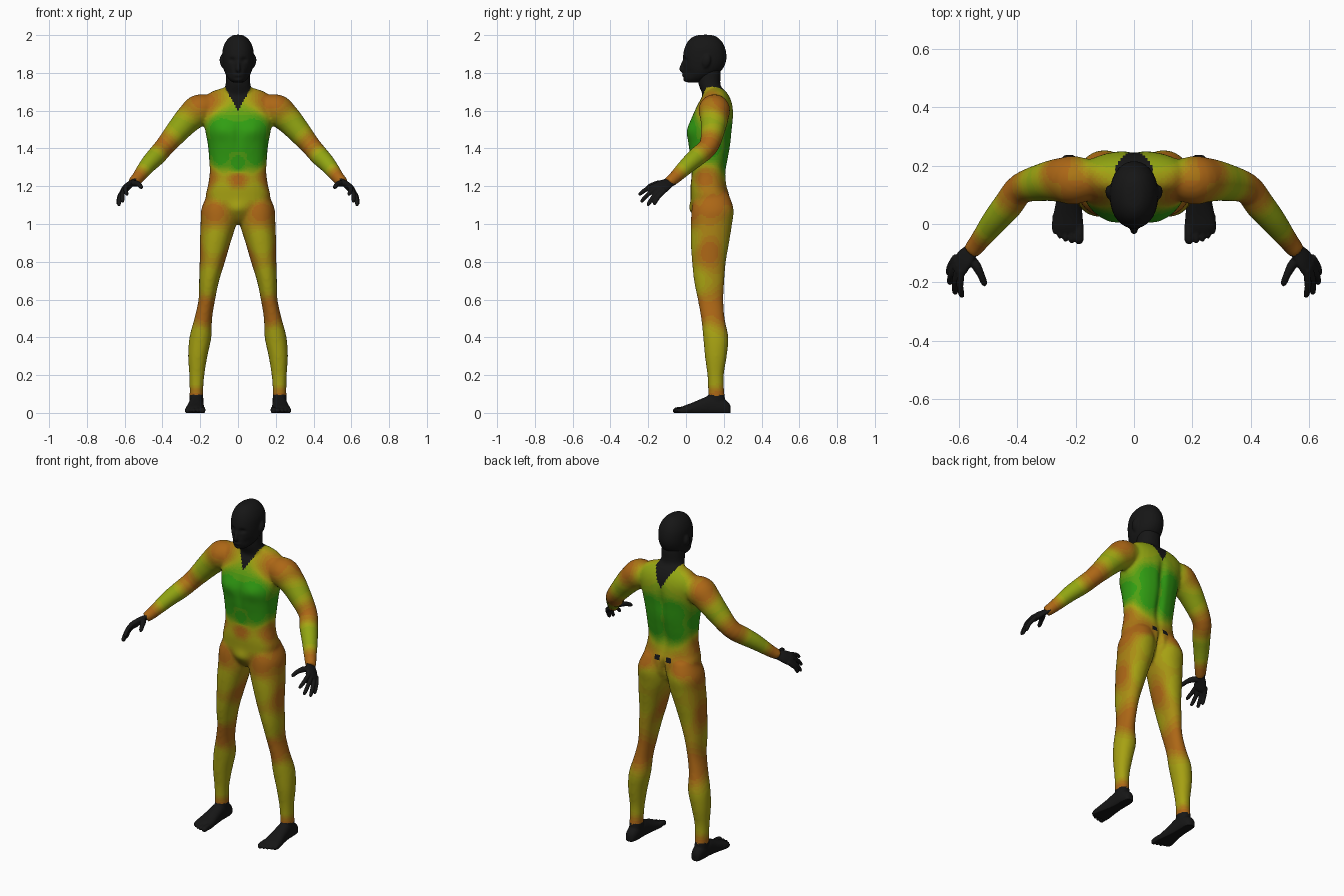
import bpy, bmesh, math
from mathutils import Vector as V


def spline(rows, n=4):
    """Catmull-Rom refinement of rows of numbers."""
    out = []
    for i in range(len(rows) - 1):
        a, b, c, d = rows[max(i - 1, 0)], rows[i], rows[i + 1], rows[min(i + 2, len(rows) - 1)]
        for k in range(n):
            t = k / n
            out.append([0.5 * (2 * q + (r - p) * t + (2 * p - 5 * q + 4 * r - s) * t * t
                               + (3 * q - p - 3 * r + s) * t ** 3) for p, q, r, s in zip(a, b, c, d)])
    return out + [list(rows[-1])]


def loft(bm, rings, p=2.0, mirror=False, seg=28):
    """Skin closed superellipse rings given as (centre, u, v)."""
    for sx in ((1, -1) if mirror else (1,)):
        loops = []
        for c, u, v in rings:
            loop = []
            for k in range(seg):
                ca, sa = math.cos(k * math.tau / seg), math.sin(k * math.tau / seg)
                co = c + u * math.copysign(abs(ca) ** (2 / p), ca) + v * math.copysign(abs(sa) ** (2 / p), sa)
                loop.append(bm.verts.new((co.x * sx, co.y, co.z)))
            loops.append(loop)
        for a, b in zip(loops, loops[1:]):
            for k in range(seg):
                j = (k + 1) % seg
                bm.faces.new((a[k], a[j], b[j], b[k]))
        bm.faces.new(loops[0])
        bm.faces.new(loops[-1])


def column(bm, rows, p=2.2, mirror=False):
    """Rows: z, centre x, half width, front y, back y."""
    loft(bm, [(V((cx, (f + b) / 2, z)), V((hw, 0, 0)), V((0, (b - f) / 2, 0)))
              for z, cx, hw, f, b in spline(rows)], p, mirror)


def tube(bm, rows, mirror=True, hint=V((0, 0, 1)), flat=1.0):
    """Rows: x, y, z, radius. flat scales the radius across the hint."""
    rows = spline(rows)
    pts = [V(r[:3]) for r in rows]
    rings = []
    for i, c in enumerate(pts):
        t = (pts[min(i + 1, len(pts) - 1)] - pts[max(i - 1, 0)]).normalized()
        u = (hint - t * hint.dot(t)).normalized()
        rings.append((c, u * rows[i][3], t.cross(u) * rows[i][3] * flat))
    loft(bm, rings, 2, mirror)


def fuse(name, bm, voxel, smooth, sculpt=()):
    """Merge overlapping parts into one smooth skin, then push soft details."""
    bmesh.ops.recalc_face_normals(bm, faces=bm.faces)
    me = bpy.data.meshes.new(name)
    bm.to_mesh(me)
    bm.free()
    ob = bpy.data.objects.new(name, me)
    bpy.context.collection.objects.link(ob)
    m = ob.modifiers.new("skin", 'REMESH')
    m.mode, m.voxel_size = 'VOXEL', voxel
    m = ob.modifiers.new("relax", 'SMOOTH')
    m.factor, m.iterations = 0.5, smooth
    done = bpy.data.meshes.new_from_object(ob.evaluated_get(bpy.context.evaluated_depsgraph_get()))
    ob.modifiers.clear()
    ob.data = done
    for v in done.vertices:
        co, side = v.co.copy(), math.copysign(1, v.co.x)
        for c, r, off in sculpt:
            d = ((abs(co.x) - c[0]) / r[0]) ** 2 + ((co.y - c[1]) / r[1]) ** 2 + ((co.z - c[2]) / r[2]) ** 2
            if d < 9:
                v.co += V((off[0] * side, off[1], off[2])) * math.exp(-d)
        v.co.z = max(v.co.z, 0)
    done.shade_smooth()
    return ob


def material(name, rgb):
    m = bpy.data.materials.new(name)
    m.diffuse_color = (*rgb, 1)
    return m


# body: torso, neck, legs and arms
bm = bmesh.new()
column(bm, [(1.00, 0, .03, .08, .16), (1.03, 0, .08, .05, .19), (1.08, 0, .16, .03, .225),
            (1.15, 0, .171, .025, .23), (1.20, 0, .16, .024, .216), (1.27, 0, .15, .03, .21),
            (1.34, 0, .153, .024, .222), (1.42, 0, .16, .012, .236), (1.49, 0, .173, .006, .243),
            (1.56, 0, .182, .028, .25), (1.62, 0, .19, .056, .248), (1.665, 0, .18, .08, .235),
            (1.70, 0, .14, .105, .213), (1.72, 0, .08, .115, .19)], 2.4)
column(bm, [(1.62, 0, .09, .10, .22), (1.69, 0, .078, .085, .2), (1.74, 0, .066, .066, .182),
            (1.80, 0, .063, .06, .185), (1.84, 0, .06, .07, .18)])
column(bm, [(1.16, .085, .075, .05, .225), (1.08, .1, .094, .03, .252), (1.0, .104, .094, .026, .244),
            (.9, .121, .081, .025, .228), (.8, .136, .067, .032, .211), (.7, .153, .053, .042, .203),
            (.6, .165, .044, .062, .198), (.5, .184, .047, .08, .205), (.4, .199, .058, .091, .224),
            (.3, .213, .051, .1, .216), (.2, .218, .04, .113, .2), (.12, .22, .036, .117, .202),
            (.07, .22, .037, .117, .208)], 2.1, True)
tube(bm, [(.12, .155, 1.615, .06), (.2, .15, 1.605, .083), (.25, .15, 1.567, .076), (.3, .145, 1.515, .067),
          (.385, .122, 1.415, .053), (.43, .066, 1.362, .051), (.475, .012, 1.315, .045),
          (.53, -.06, 1.245, .034), (.557, -.094, 1.218, .03)])
body = fuse("body", bm, .0085, 9, [
    ((0, .24, 1.52), (.022, .08, .09), (0, -.014, 0)),   # spine groove
    ((0, .22, 1.32), (.022, .08, .12), (0, -.014, 0)),
    ((0, .24, 1.09), (.014, .08, .06), (0, -.03, 0)),    # cleft
    ((0, .01, 1.47), (.02, .06, .08), (0, .008, 0)),     # breastbone
    ((.085, .01, 1.5), (.05, .06, .045), (0, -.008, 0)), # chest muscle
    ((0, .03, 1.08), (.04, .05, .035), (0, -.012, 0))])

# head: skull, nose and ears
bm = bmesh.new()
column(bm, [(2.002, 0, .012, .085, .12), (1.995, 0, .035, .045, .155), (1.97, 0, .062, .012, .187),
            (1.93, 0, .08, -.008, .208), (1.88, 0, .083, -.017, .215), (1.84, 0, .08, -.014, .205),
            (1.81, 0, .073, -.016, .185), (1.785, 0, .062, -.014, .15), (1.765, 0, .047, -.01, .11),
            (1.75, 0, .03, .002, .08)], 2.1)
tube(bm, [(0, -.008, 1.872, .007), (0, -.02, 1.84, .01), (0, -.023, 1.818, .013), (0, -.012, 1.806, .008)],
     False, V((1, 0, 0)))
tube(bm, [(.078, .1, 1.825, .006), (.086, .105, 1.845, .018), (.089, .112, 1.872, .021), (.086, .114, 1.895, .009)],
     True, V((0, 1, 0)), .4)
head = fuse("head", bm, .006, 5, [
    ((.032, -.01, 1.868), (.018, .04, .013), (0, .012, 0)),    # eye sockets
    ((0, -.015, 1.787), (.024, .03, .008), (0, -.007, 0)),     # lips
    ((0, -.01, 1.76), (.02, .03, .009), (0, -.006, 0)),        # chin
    ((.06, .0, 1.80), (.025, .04, .025), (-.006, .004, 0))])   # cheeks

# hands: palm, four fingers and thumb
bm = bmesh.new()
across = V((-.02, -.06, .035))
tube(bm, [(.541, -.073, 1.233, .031), (.556, -.092, 1.219, .031), (.578, -.118, 1.203, .039),
          (.597, -.145, 1.186, .041), (.606, -.158, 1.178, .033)], True, across, .46)
for knuckle, tip in [((.590, -.172, 1.199), (.588, -.247, 1.156)), ((.600, -.157, 1.187), (.611, -.236, 1.119)),
                     ((.608, -.139, 1.175), (.630, -.202, 1.100)), ((.613, -.121, 1.166), (.634, -.169, 1.105))]:
    a, b = V(knuckle), V(tip)
    rise = V((.006, -.004, .004))
    rows = [(a + (b - a) * f + rise * h, r) for f, h, r in
            [(-.2, 0, .011), (.15, .6, .0125), (.5, 1, .0115), (.85, .4, .0105), (1, 0, .008), (1.05, 0, .003)]]
    tube(bm, [(*c, r) for c, r in rows])
tube(bm, [(.565, -.108, 1.212, .014), (.54, -.142, 1.215, .016), (.523, -.175, 1.208, .0125),
          (.513, -.2, 1.196, .011), (.509, -.212, 1.19, .004)])
hands = fuse("hands", bm, .0035, 3)

# feet: ankle, sole and toes
bm = bmesh.new()
column(bm, [(.03, .22, .036, .12, .21), (.07, .22, .0365, .117, .207), (.1, .22, .0355, .118, .203)], 2.1, True)
sole = [(.236, .222, .012, .035), (.225, .221, .027, .055), (.19, .22, .036, .08), (.13, .221, .039, .092),
        (.08, .223, .043, .074), (.03, .226, .05, .053), (-.01, .227, .054, .038), (-.03, .225, .048, .028)]
loft(bm, [(V((cx, y, (top - .014) / 2)), V((hw, 0, 0)), V((0, 0, (top + .014) / 2)))
          for y, cx, hw, top in spline(sole)], 2.3, True)
for x, y, r in [(.188, -.064, .0155), (.213, -.062, .011), (.234, -.056, .0105), (.253, -.045, .01), (.27, -.03, .01)]:
    tube(bm, [(x, y + .06, .018, r), (x, y + .03, .017, r), (x, y + .008, .012, r), (x, y - .005, .01, r * .4)])
feet = fuse("feet", bm, .0045, 3)

# colours: black ends, and a stepped ramp from orange through yellow to green
black = material("black", (.008, .008, .008))
STOPS = [(0, (.42, .09, .008)), (.5, (.38, .38, .006)), (.7, (.22, .38, .006)), (1, (.03, .34, .006))]
STEPS = 14


def ramp(t):
    for (t0, c0), (t1, c1) in zip(STOPS, STOPS[1:]):
        if t <= t1:
            return V(c0).lerp(V(c1), (t - t0) / (t1 - t0))


ZONES = {
    1.0: [(0, .01, 1.45), (.1, .02, 1.5), (.1, .03, 1.35), (.15, .12, 1.4), (0, .03, 1.31), (.08, .24, 1.48), (.07, .22, 1.34)],
    .65: [(.3, .14, 1.51), (.47, .02, 1.32), (.1, .23, 1.63)],
    .48: [(0, .03, 1.14), (.09, .03, 1.17), (.12, .03, .9), (.15, .05, .7), (.13, .22, .85), (.09, .25, 1.04),
          (.21, .1, .38), (.21, .2, .3), (.22, .15, .18)],
    .08: [(0, .03, 1.24), (.13, .1, 1.24), (.12, .04, 1.07), (.12, .23, 1.13), (.19, .14, 1.1), (.2, .13, .85),
          (.08, .12, .83), (.17, .07, .54), (.18, .2, .54), (.22, .16, .09), (.18, .1, 1.65), (.25, .19, 1.62),
          (.39, .12, 1.41), (.55, -.08, 1.225)]}
SEEDS = [(p, t) for t, pts in ZONES.items() for p in pts]
body.data.materials.clear()
body.data.materials.append(black)
for i in range(STEPS):
    body.data.materials.append(material(f"skin_tone_{i}", ramp(i / (STEPS - 1))))
for f in body.data.polygons:
    x, y, z = abs(f.center.x), f.center.y, f.center.z
    bib = z > 1.73 or (z > 1.6 + 1.8 * x and x < .1)
    patch = y > .17 and abs(x - .036) < .018 and abs(z - 1.165) < .016
    if bib or patch:
        f.material_index = 0
        continue
    total = mix = 0
    for (a, b, c), t in SEEDS:
        w = 1 / ((x - a) ** 2 + (y - b) ** 2 + (z - c) ** 2 + 2e-4) ** 2
        total += w
        mix += w * t
    f.material_index = 1 + round(mix / total * (STEPS - 1))
for ob in (head, hands, feet):
    ob.data.materials.clear()
    ob.data.materials.append(black)
